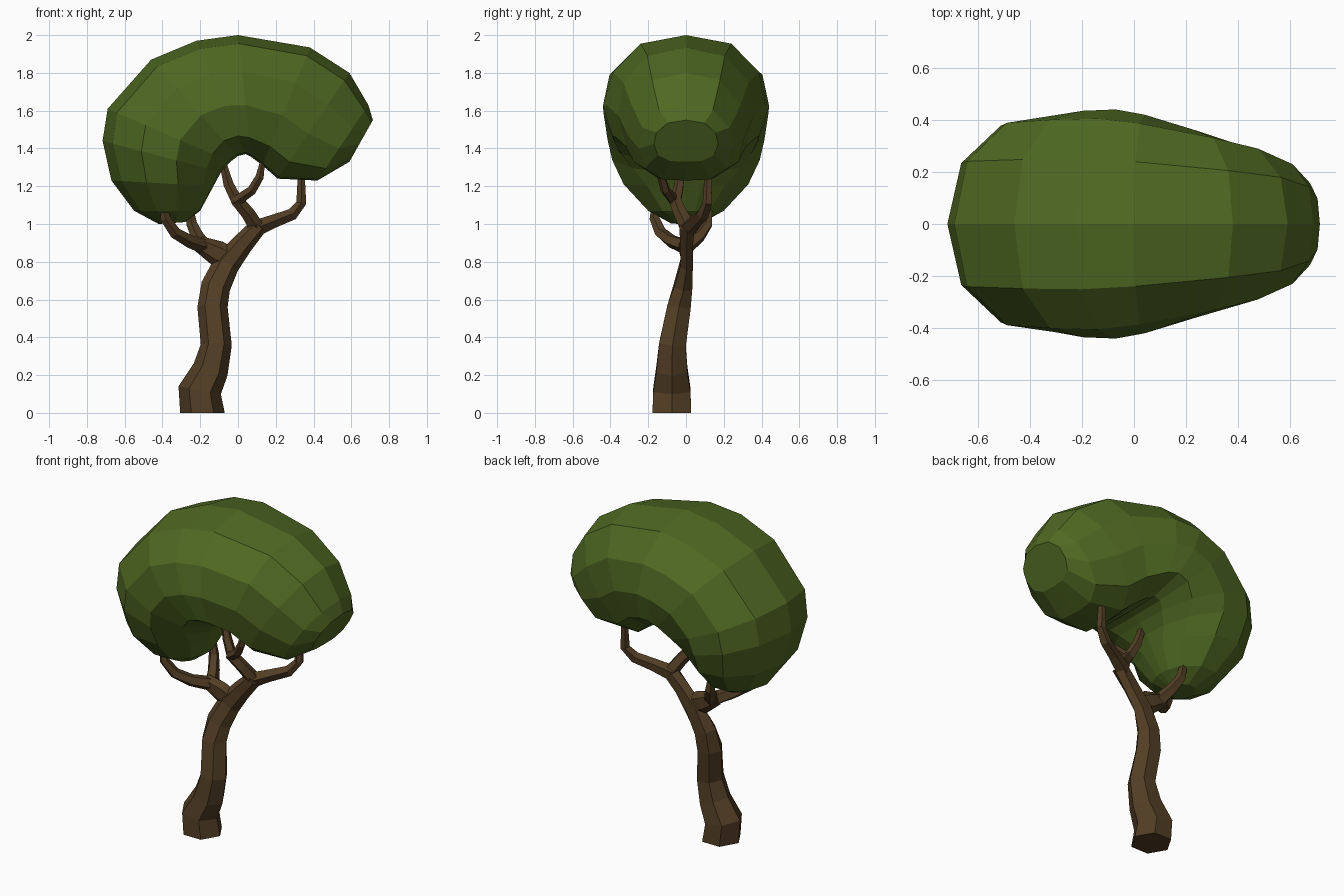
import bpy, bmesh, math
from mathutils import Vector

if "Cube" in bpy.data.objects:
    bpy.data.objects.remove(bpy.data.objects["Cube"])


def material(name, rgb):
    m = bpy.data.materials.new(name)
    m.diffuse_color = (*rgb, 1)
    m.use_nodes = True
    m.node_tree.nodes["Principled BSDF"].inputs["Base Color"].default_value = m.diffuse_color
    return m


BARK = material("brown bark", (0.085, 0.048, 0.018))
LEAF = material("leaf green", (0.078, 0.14, 0.016))


def loft(name, rings, mat):
    """Skin a list of equal-sized point rings, closing both ends."""
    bm = bmesh.new()
    loops = [[bm.verts.new(p) for p in ring] for ring in rings]
    n = len(loops[0])
    for a, b in zip(loops, loops[1:]):
        for i in range(n):
            j = (i + 1) % n
            bm.faces.new((a[i], a[j], b[j], b[i]))
    bm.faces.new(loops[0][::-1])
    bm.faces.new(loops[-1])
    bmesh.ops.recalc_face_normals(bm, faces=bm.faces)
    mesh = bpy.data.meshes.new(name)
    bm.to_mesh(mesh)
    bm.free()
    mesh.materials.append(mat)
    obj = bpy.data.objects.new(name, mesh)
    bpy.context.collection.objects.link(obj)
    return obj


def limb(name, path, sides=5, flat_start=False):
    """Tapered tube through (x, y, z, radius[, depth factor]) points."""
    pts = [Vector(p[:3]) for p in path]
    rings = []
    for k, p in enumerate(pts):
        t = (pts[min(k + 1, len(pts) - 1)] - pts[max(k - 1, 0)]).normalized()
        if k == 0 and flat_start:
            t = Vector((0, 0, 1))
        u = Vector((0, 1, 0))
        u = (u - t * u.dot(t)).normalized()
        v = t.cross(u)
        r = path[k][3]
        depth = path[k][4] if len(path[k]) > 4 else 1
        rings.append([p + r * (depth * u * math.cos(a) + v * math.sin(a))
                      for a in (math.tau * (i + 0.5) / sides for i in range(sides))])
    return loft(name, rings, BARK)


# Trunk, leaning and kinked, running on into the right bough
limb("trunk", [(-.188, -.075, 0, .118), (-.203, -.075, .12, .114), (-.145, -.075, .23, .095),
               (-.115, -.072, .36, .082), (-.135, -.037, .56, .08, .9),
               (-.118, -.015, .67, .078, .72), (-.06, .003, .79, .07, .55),
               (.02, .003, .89, .058, .65), (.11, .005, .99, .046)], 6, True)

# Left bough, wide where it leaves the trunk
limb("left_bough", [(-.03, .003, .81, .06, .45), (-.11, .003, .845, .068, .5),
                    (-.21, -.005, .897, .042)], 6)

# Smaller branches reaching into the leaves
limb("right_branch", [(.09, .01, .975, .046), (.19, .05, 1.015, .037), (.285, .09, 1.05, .033),
                      (.335, .115, 1.11, .028), (.335, .12, 1.30, .017)])
limb("inner_branch", [(.10, .01, .98, .042), (.05, -.03, 1.06, .038), (-.01, -.06, 1.13, .034)])
limb("inner_twig_left", [(.0, -.055, 1.11, .032), (-.05, -.035, 1.21, .028), (-.085, -.02, 1.34, .018)])
limb("inner_twig_right", [(-.01, -.06, 1.12, .03), (.075, -.11, 1.18, .026),
                          (.115, -.13, 1.25, .023), (.13, -.13, 1.33, .014)])
limb("left_front_branch", [(-.19, -.01, .885, .042), (-.26, -.08, .91, .036), (-.335, -.135, .955, .032),
                           (-.385, -.165, 1.03, .028), (-.40, -.165, 1.12, .015)])
limb("left_back_branch", [(-.18, 0, .88, .042), (-.215, .07, .935, .035),
                          (-.245, .115, 1.0, .03), (-.265, .125, 1.13, .016)])

# Canopy: bean bent over the branches
# half profiles (outward, sideways): rounded, and full on the inner side
ROUND = [(1, 0), (.81, .62), (.31, 1), (-.31, 1), (-.81, .62), (-.97, .25), (-1, 0)]
FULL = [(1, 0), (.86, .57), (.40, .92), (-.15, 1), (-.68, .88), (-.97, .5), (-1, 0)]
# inner x, z, outer x, z, half width, fullness
stations = [(-.28, 1.01, -.42, 1.00, .08, 0), (-.20, 1.07, -.55, 1.07, .20, 0),
            (-.13, 1.20, -.67, 1.23, .33, 0), (-.09, 1.275, -.717, 1.44, .39, .4),
            (-.04, 1.33, -.69, 1.61, .415, .8), (.0, 1.36, -.46, 1.87, .435, 1),
            (.04, 1.37, -.22, 1.97, .44, 1), (.07, 1.355, .0, 2.0, .42, 1),
            (.13, 1.31, .38, 1.935, .36, 1), (.21, 1.24, .59, 1.80, .315, 1),
            (.42, 1.23, .69, 1.63, .25, 1), (.59, 1.33, .714, 1.55, .17, 1)]
rings = []
for ix, iz, ox, oz, w, full in stations:
    c = Vector(((ix + ox) / 2, 0, (iz + oz) / 2))
    a = Vector(((ox - ix) / 2, 0, (oz - iz) / 2))
    half = [Vector(p).lerp(Vector(q), full) for p, q in zip(ROUND, FULL)]
    outline = half + [Vector((p.x, -p.y)) for p in half[-2:0:-1]]
    rings.append([c + a * p.x + Vector((0, w * p.y, 0)) for p in outline])
loft("leaf_canopy", rings, LEAF)
